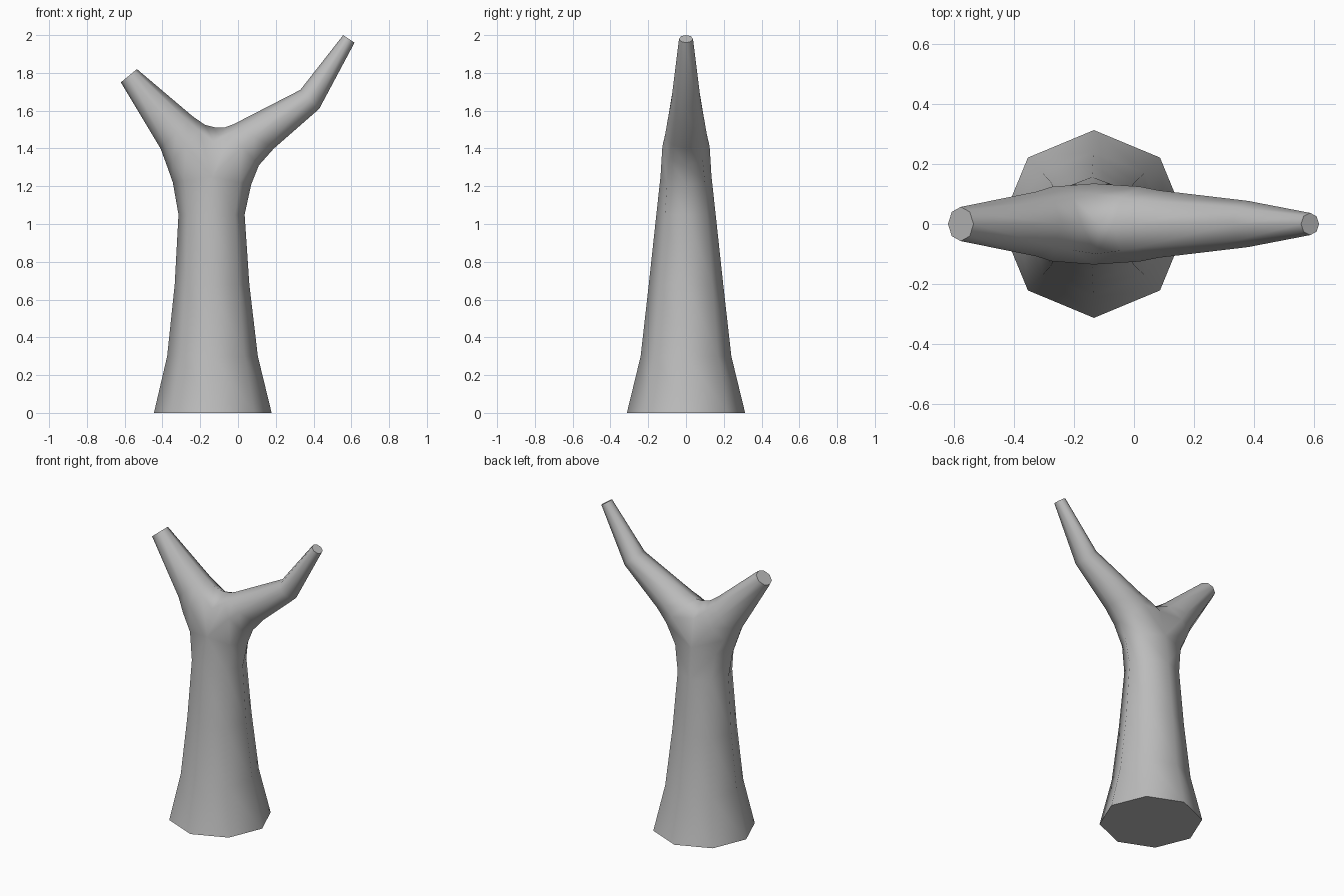
import bpy, bmesh, math
from mathutils import Vector

cube = bpy.data.objects.get("Cube")
if cube:
    bpy.data.objects.remove(cube, do_unlink=True)

SIDES = 8
bm = bmesh.new()


def ring(outer, inner, half_y):
    """Octagon spanning two (x, z) silhouette points, with a half width in y."""
    a, b = Vector((outer[0], 0, outer[1])), Vector((inner[0], 0, inner[1]))
    mid, arm = (a + b) / 2, (a - b) / 2
    verts = []
    for k in range(SIDES):
        t = math.tau * k / SIDES
        verts.append(bm.verts.new(mid + arm * math.cos(t) - Vector((0, half_y * math.sin(t), 0))))
    return verts


def strip(a, b):
    for i in range(len(a) - 1):
        bm.faces.new((a[i], a[i + 1], b[i + 1], b[i]))


def loft(rings):
    for a, b in zip(rings, rings[1:]):
        strip(a + a[:1], b + b[:1])


# Trunk, flaring towards the ground
trunk = [ring((r, z), (l, z), w) for l, r, z, w in (
    (-.445, .178, 0, .313), (-.375, .105, .3, .24),
    (-.335, .06, .68, .197), (-.315, .035, 1.05, .157))]
loft(trunk)
bm.faces.new(trunk[0])

# Saddle between the two branches, from front to back
saddle = [bm.verts.new(p) for p in (
    (-.135, -.135, 1.25), (-.125, -.1, 1.43), (-.115, 0, 1.51),
    (-.125, .1, 1.43), (-.135, .135, 1.25))]


def branch(outer, shoulder, trunk_side, sections):
    """Branch that shares the saddle and grows from one side of the trunk."""
    sides = [bm.verts.new((x, y, z)) for x, y, z in (
        (shoulder[0], .1, shoulder[1]), (outer[0], 0, outer[1]),
        (shoulder[0], -.1, shoulder[1]))]
    back, right, front = sides
    strip(trunk_side, [saddle[-1], back, right, front, saddle[0]])
    fork = [right, front] + saddle + [back]
    rings = [fork] + [ring(*s) for s in sections]
    loft(rings)
    bm.faces.new(rings[-1])


top = trunk[-1]
# Long bent branch
branch((.07, 1.21), (.01, 1.22), [top[k] for k in (6, 7, 0, 1, 2)], (
    ((.11, 1.31), (-.07, 1.511), .125),
    ((.19, 1.4), (-.02, 1.53), .112),
    ((.43, 1.61), (.33, 1.71), .077),
    ((.617, 1.96), (.557, 2), .037)))
# Short straight branch
branch((-.345, 1.22), (-.285, 1.23), [top[k] for k in (6, 5, 4, 3, 2)], (
    ((-.375, 1.305), (-.175, 1.525), .124),
    ((-.41, 1.4), (-.24, 1.57), .108),
    ((-.62, 1.75), (-.535, 1.82), .057)))

bmesh.ops.recalc_face_normals(bm, faces=bm.faces)
mesh = bpy.data.meshes.new("forked_trunk")
bm.to_mesh(mesh)
bm.free()
tree = bpy.data.objects.new("forked_trunk", mesh)
bpy.context.collection.objects.link(tree)

# Plain grey surface
grey = bpy.data.materials.new("light_grey")
grey.use_nodes = True
colour = (.5, .5, .5, 1)
grey.diffuse_color = colour
grey.node_tree.nodes["Principled BSDF"].inputs["Base Color"].default_value = colour
mesh.materials.append(grey)

# Smooth sides with crisp cut ends
bpy.ops.object.select_all(action="DESELECT")
tree.select_set(True)
bpy.context.view_layer.objects.active = tree
bpy.ops.object.shade_smooth_by_angle(angle=math.radians(60))
